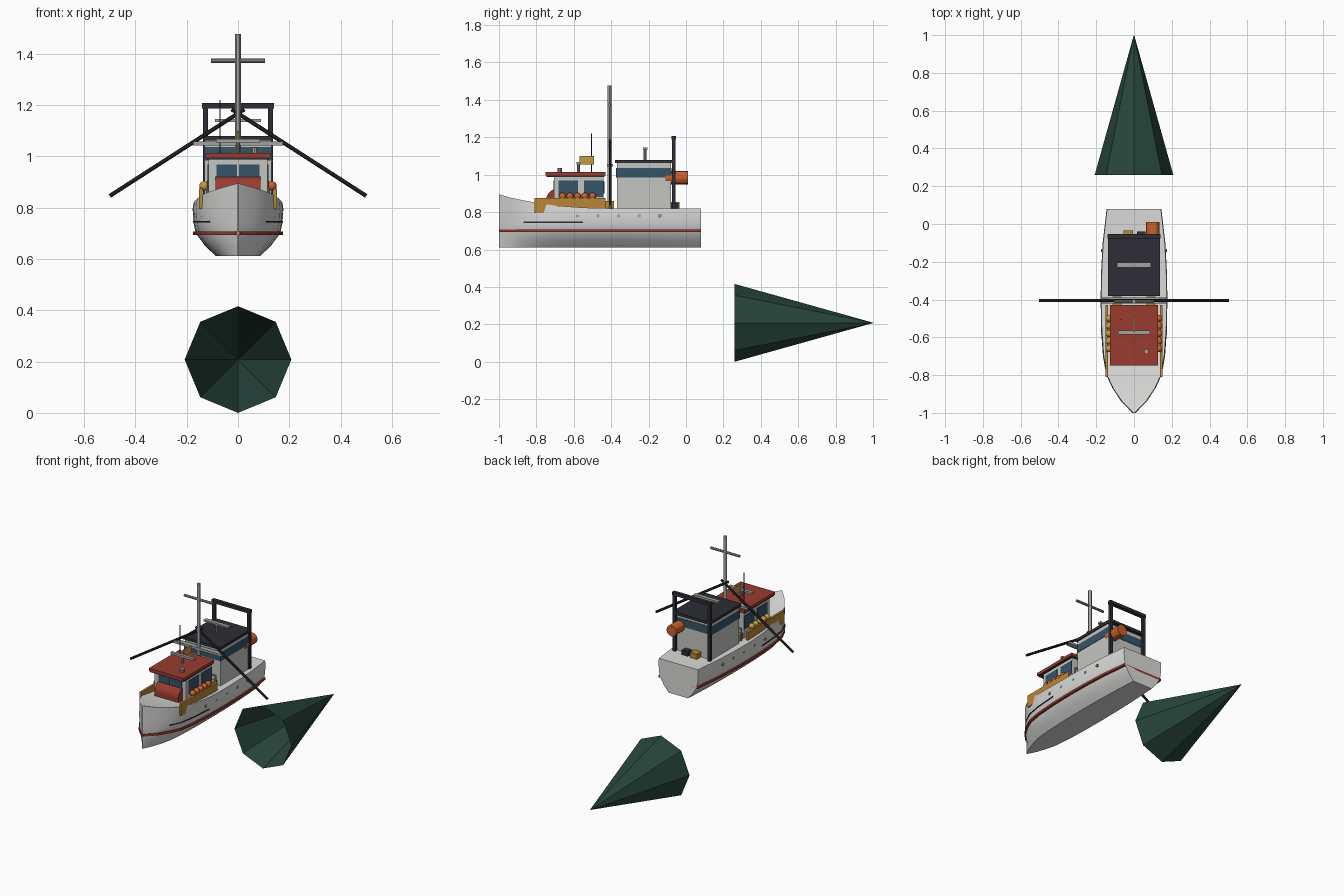
import bpy, bmesh, math
from mathutils import Vector

if "Cube" in bpy.data.objects:
    bpy.data.objects.remove(bpy.data.objects["Cube"], do_unlink=True)


def material(name, r, g, b):
    m = bpy.data.materials.new(name)
    m.use_nodes = True
    m.diffuse_color = (r, g, b, 1)
    m.node_tree.nodes["Principled BSDF"].inputs["Base Color"].default_value = (r, g, b, 1)
    return m


WHITE = material("hull white", 0.7, 0.7, 0.69)
GREY = material("cabin grey", 0.56, 0.56, 0.53)
RED = material("roof red", 0.32, 0.045, 0.028)
DARK = material("dark steel", 0.026, 0.026, 0.036)
BLUE = material("window blue", 0.035, 0.09, 0.14)
TAN = material("ochre panel", 0.5, 0.24, 0.035)
ORANGE = material("float orange", 0.6, 0.12, 0.025)
GREEN = material("net green", 0.02, 0.06, 0.045)
STEEL = material("light steel", 0.36, 0.36, 0.35)
YELLOW = material("float yellow", 0.55, 0.33, 0.06)


def finish(name, bm, mat, smooth=False):
    bmesh.ops.recalc_face_normals(bm, faces=bm.faces)
    me = bpy.data.meshes.new(name)
    bm.to_mesh(me)
    bm.free()
    me.materials.append(mat)
    ob = bpy.data.objects.new(name, me)
    bpy.context.collection.objects.link(ob)
    if smooth:
        bpy.ops.object.select_all(action='DESELECT')
        ob.select_set(True)
        bpy.context.view_layer.objects.active = ob
        bpy.ops.object.shade_smooth_by_angle(angle=math.radians(30))
    return ob


def box(name, x, y, z, mat):
    """Box from three (low, high) ranges."""
    bm = bmesh.new()
    bmesh.ops.create_cube(bm, size=1)
    for v in bm.verts:
        v.co = Vector([(r[0] + r[1]) / 2 + c * (r[1] - r[0]) for r, c in zip((x, y, z), v.co)])
    return finish(name, bm, mat)


def rod(name, a, b, radius, mat, sides=10):
    """Cylinder between two points."""
    a, b = Vector(a), Vector(b)
    bm = bmesh.new()
    bmesh.ops.create_cone(bm, cap_ends=True, segments=sides, radius1=radius, radius2=radius,
                          depth=(b - a).length)
    turn = (b - a).to_track_quat('Z', 'Y')
    for v in bm.verts:
        v.co = turn @ v.co + (a + b) / 2
    return finish(name, bm, mat, True)


def ball(name, centre, radius, mat):
    bm = bmesh.new()
    bmesh.ops.create_uvsphere(bm, u_segments=12, v_segments=8, radius=radius)
    bmesh.ops.translate(bm, verts=bm.verts, vec=centre)
    return finish(name, bm, mat, True)


# Hull stations: y, half width, sheer height
STATIONS = [(0.08, 0.145, 0.82), (-0.1, 0.166, 0.82), (-0.25, 0.174, 0.82), (-0.4, 0.177, 0.82),
            (-0.55, 0.174, 0.824), (-0.7, 0.163, 0.835), (-0.8, 0.145, 0.85),
            (-0.87, 0.112, 0.863), (-0.94, 0.064, 0.878), (-1.0, 0.002, 0.895)]
SECTION = [(0.49, 0.612), (0.72, 0.65), (0.93, 0.7), (0.98, 0.74), (1.0, 0.795)]

bm = bmesh.new()
rings = []
for y, w, top in STATIONS:
    half = [(w * f, z) for f, z in SECTION] + [(w * 0.98, top)]
    loop = half + [(-x, z) for x, z in reversed(half)]
    rings.append([bm.verts.new((x, y, z)) for x, z in loop])
n = len(rings[0])
for r, s in zip(rings, rings[1:]):
    for i in range(n):
        j = (i + 1) % n
        bm.faces.new((r[i], r[j], s[j], s[i]))
bm.faces.new(rings[0])
bm.faces.new(rings[-1])
finish("hull", bm, WHITE, True)


def hull_band(name, y_range, z_range, factor, out, mat):
    """Slab following the hull outline, showing as a thin raised stripe."""
    pts = [(w * factor + out, y) for y, w, top in STATIONS if y_range[0] <= y <= y_range[1]]
    outline = pts + [(-x, y) for x, y in reversed(pts)]
    bm = bmesh.new()
    face = bm.faces.new([bm.verts.new((x, y, z_range[0])) for x, y in outline])
    up = bmesh.ops.extrude_face_region(bm, geom=[face])["geom"]
    bmesh.ops.translate(bm, verts=[v for v in up if isinstance(v, bmesh.types.BMVert)],
                        vec=(0, 0, z_range[1] - z_range[0]))
    return finish(name, bm, mat)


hull_band("waterline_stripe", (-1, 0.08), (0.694, 0.708), 0.95, 0.007, RED)
hull_band("rubbing_strake", (-0.88, -0.54), (0.743, 0.749), 0.99, 0.003, DARK)

# Portholes along both sides
for s in (-1, 1):
    for y in (-0.58, -0.47, -0.36, -0.25, -0.14):
        rod("porthole", (s * 0.155, y, 0.78), (s * 0.176, y, 0.78), 0.009, STEEL)

# Wheelhouse
box("wheelhouse", (-0.115, 0.115), (-0.705, -0.44), (0.8, 0.996), GREY)
box("wheelhouse_roof", (-0.127, 0.127), (-0.75, -0.43), (0.995, 1.014), RED)
box("roof_trim", (-0.122, 0.122), (-0.745, -0.435), (0.988, 0.996), DARK)
for s in (-1, 1):
    for y in (-0.63, -0.493):
        box("side_window", (s * 0.115 - 0.003, s * 0.115 + 0.003), (y - 0.053, y + 0.053),
            (0.88, 0.968), BLUE)
    box("front_window", (s * 0.043 - 0.04, s * 0.043 + 0.04), (-0.709, -0.703), (0.9, 0.968), BLUE)
box("rear_window", (-0.07, 0.07), (-0.442, -0.437), (0.9, 0.965), BLUE)

# Rounded companionway ahead of the wheelhouse
rod("companionway_top", (-0.087, -0.69, 0.867), (0.087, -0.69, 0.867), 0.057, RED, 20)
box("companionway", (-0.087, 0.087), (-0.747, -0.69), (0.82, 0.867), RED)

# Ochre side panels with rows of floats
for s, mat in ((-1, YELLOW), (1, ORANGE)):
    box("side_panel", (s * 0.145 - 0.007, s * 0.145 + 0.007), (-0.81, -0.43), (0.795, 0.875), TAN)
    for i in range(5):
        ball("float", (s * 0.132, -0.66 + i * 0.04, 0.885), 0.019, mat)

# Wheelhouse roof fittings
rod("radar_post", (0, -0.575, 1.01), (0, -0.575, 1.065), 0.008, STEEL)
box("radar_bar", (-0.085, 0.085), (-0.585, -0.565), (1.055, 1.068), STEEL)
box("flag", (-0.004, 0.004), (-0.57, -0.492), (1.055, 1.1), YELLOW)
rod("antenna", (-0.07, -0.505, 1.01), (-0.07, -0.505, 1.22), 0.003, DARK, 6)
rod("roof_lamp", (0.065, -0.675, 1.01), (0.065, -0.675, 1.035), 0.013, STEEL)

# Aft cabin
box("aft_cabin", (-0.13, 0.13), (-0.37, -0.08), (0.8, 1.065), GREY)
box("aft_window_band", (-0.133, 0.133), (-0.373, -0.077), (0.985, 1.037), BLUE)
box("aft_roof", (-0.137, 0.137), (-0.38, -0.055), (1.062, 1.08), DARK)
rod("aft_radar_post", (0, -0.22, 1.07), (0, -0.22, 1.14), 0.008, STEEL)
box("aft_radar_bar", (-0.09, 0.09), (-0.23, -0.205), (1.135, 1.146), STEEL)

# Mast, spars and outriggers
rod("mast", (0, -0.41, 0.81), (0, -0.41, 1.478), 0.011, STEEL, 12)
rod("mast_crossbar", (-0.105, -0.41, 1.373), (0.105, -0.41, 1.373), 0.008, STEEL)
box("lower_spar", (-0.175, 0.175), (-0.422, -0.39), (1.043, 1.058), STEEL)
for s in (-1, 1):
    rod("outrigger", (-s * 0.025, -0.405, 1.184), (s * 0.5, -0.405, 0.846), 0.008, DARK)
    rod("deck_rail_post", (s * 0.12, -0.405, 0.81), (s * 0.12, -0.405, 0.9), 0.006, STEEL)
    box("deck_crate", (s * 0.09 - 0.025, s * 0.09 + 0.025), (-0.43, -0.385), (0.81, 0.86), TAN)
rod("deck_rail", (-0.12, -0.405, 0.9), (0.12, -0.405, 0.9), 0.006, STEEL)

# Stern gantry
for s in (-1, 1):
    box("gantry_post", (s * 0.127 - 0.01, s * 0.127 + 0.01), (-0.075, -0.055), (0.81, 1.2), DARK)
box("gantry_beam", (-0.14, 0.14), (-0.077, -0.053), (1.187, 1.208), DARK)

# Drum and stern boxes
rod("drum", (0.1, -0.11, 0.985), (0.1, 0.01, 0.985), 0.036, ORANGE, 12)
box("stern_box_dark", (0.015, 0.06), (-0.08, -0.04), (0.815, 0.85), DARK)
box("stern_box_ochre", (-0.055, -0.005), (-0.08, -0.035), (0.815, 0.855), TAN)

# Open eight-sided trawl net trailing behind
bm = bmesh.new()
bmesh.ops.create_cone(bm, cap_ends=False, segments=8, radius1=0.208, radius2=0.001, depth=0.74)
for v in bm.verts:
    v.co = Vector((v.co.x, v.co.z + 0.63, v.co.y + 0.208))
finish("trawl_net", bm, GREEN)
